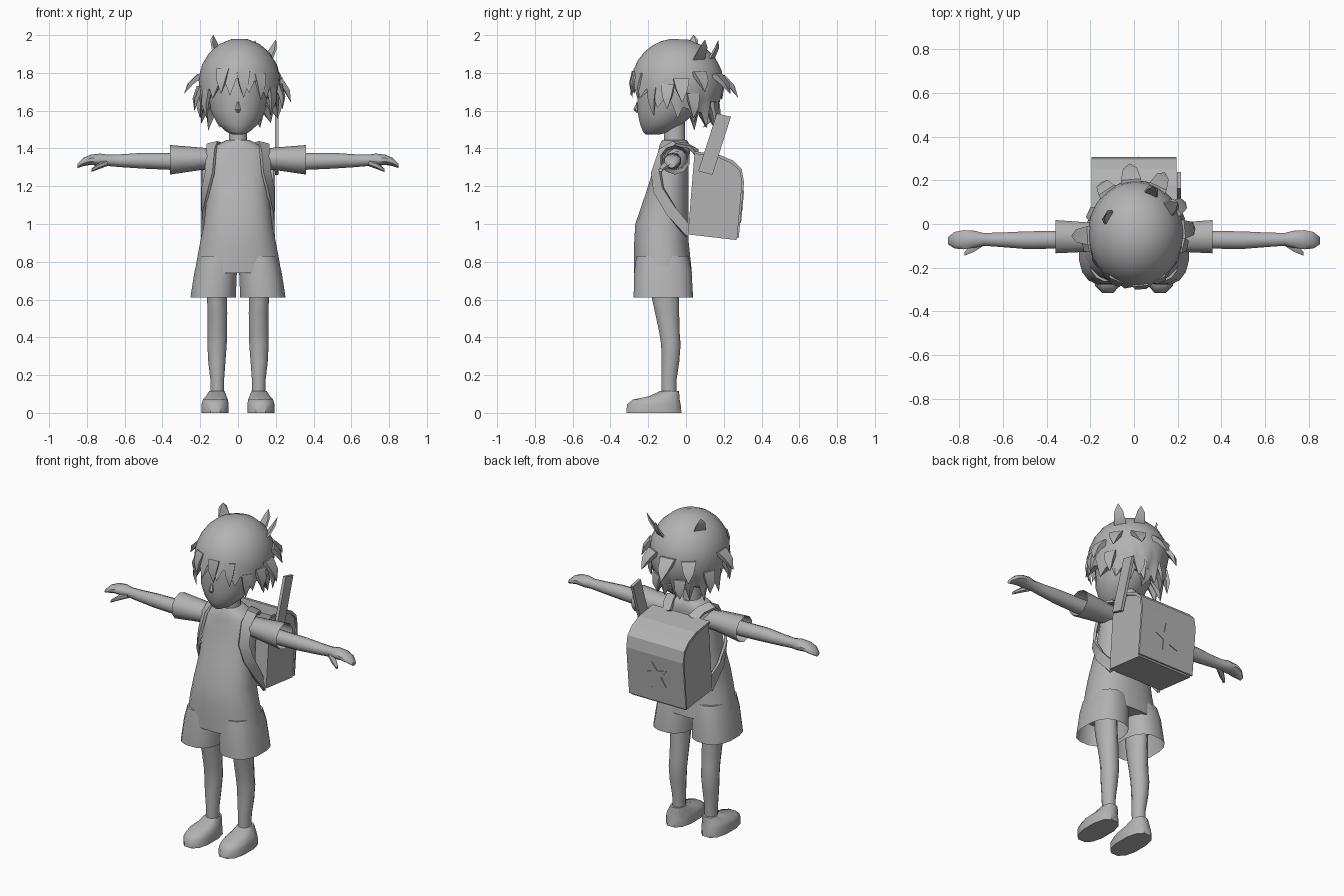
import bpy, bmesh, math, random
from mathutils import Vector as V

random.seed(4)
grey = bpy.data.materials.new("plain grey")
grey.diffuse_color = (0.45, 0.45, 0.45, 1)


def finish(name, bm, smooth=True, mirror=False, angle=45):
    bmesh.ops.recalc_face_normals(bm, faces=bm.faces[:])
    me = bpy.data.meshes.new(name)
    bm.to_mesh(me)
    bm.free()
    me.materials.append(grey)
    ob = bpy.data.objects.new(name, me)
    bpy.context.collection.objects.link(ob)
    if smooth:
        bpy.ops.object.select_all(action='DESELECT')
        ob.select_set(True)
        bpy.context.view_layer.objects.active = ob
        bpy.ops.object.shade_smooth_by_angle(angle=math.radians(angle))
    if mirror:
        ob.modifiers.new("mirror", 'MIRROR').use_clip = False
    return ob


def skin(bm, rings, start=True, end=True):
    """Bridge closed rings of points into a tube."""
    vs = [[bm.verts.new(p) for p in r] for r in rings]
    n = len(vs[0])
    for a, b in zip(vs, vs[1:]):
        for i in range(n):
            bm.faces.new((a[i], a[(i + 1) % n], b[(i + 1) % n], b[i]))
    if start:
        bm.faces.new(vs[0])
    if end:
        bm.faces.new(vs[-1])


def oval(c, u, v, n, power=1.0):
    pts = []
    for i in range(n):
        a = 2 * math.pi * (i + 0.5) / n
        ca, sa = math.cos(a), math.sin(a)
        pts.append(V(c) + V(u) * math.copysign(abs(ca) ** power, ca)
                   + V(v) * math.copysign(abs(sa) ** power, sa))
    return pts


def upright(name, rows, n=16, power=1.0, start=True, end=True, mirror=False):
    """Rows are z, centre x, centre y, radius x, radius y."""
    bm = bmesh.new()
    skin(bm, [oval((x, y, z), (rx, 0, 0), (0, ry, 0), n, power)
              for z, x, y, rx, ry in rows], start, end)
    return finish(name, bm, mirror=mirror)


def sideways(name, rows, n=10, start=True, end=True, power=1.0):
    """Rows are x, centre y, centre z, radius y, radius z; mirrored."""
    bm = bmesh.new()
    skin(bm, [oval((x, y, z), (0, ry, 0), (0, 0, rz), n, power)
              for x, y, z, ry, rz in rows], start, end)
    return finish(name, bm, mirror=True)


def prism(name, yz, x0, x1):
    bm = bmesh.new()
    skin(bm, [[V((x, y, z)) for y, z in yz] for x in (x0, x1)])
    return finish(name, bm, smooth=False)


# Clothes
upright("torso", [(1.445, 0, -.06, .06, .065), (1.42, 0, -.06, .11, .08),
                  (1.385, 0, -.063, .16, .085), (1.30, 0, -.078, .165, .092),
                  (1.16, 0, -.10, .165, .115), (1.0, 0, -.128, .182, .142),
                  (.90, 0, -.13, .203, .146), (.80, 0, -.125, .222, .152),
                  (.74, 0, -.122, .231, .155)], 20, .85)
upright("shorts_leg", [(.83, .11, -.125, .10, .14), (.75, .118, -.122, .114, .154),
                       (.61, .132, -.12, .122, .16)], 16, .8, end=False, mirror=True)
sideways("sleeve", [(.09, -.055, 1.345, .06, .05), (.20, -.06, 1.345, .07, .06),
                    (.36, -.058, 1.34, .08, .078)], 10, end=False)

# Limbs
sideways("arm", [(.22, -.068, 1.335, .045, .045), (.36, -.072, 1.332, .043, .045),
                 (.50, -.074, 1.335, .042, .042), (.62, -.072, 1.335, .034, .034),
                 (.69, -.070, 1.337, .031, .03), (.73, -.070, 1.340, .041, .033),
                 (.78, -.072, 1.340, .046, .027), (.82, -.074, 1.328, .040, .022),
                 (.85, -.076, 1.308, .018, .012)])
sideways("thumb", [(.69, -.085, 1.325, .018, .018), (.735, -.11, 1.308, .022, .017),
                   (.775, -.135, 1.285, .011, .009)], 6)
upright("leg", [(.76, .112, -.115, .055, .08), (.62, .112, -.11, .054, .076),
                (.53, .109, -.10, .054, .066), (.43, .109, -.088, .053, .056),
                (.36, .111, -.080, .053, .053), (.27, .112, -.083, .047, .049),
                (.18, .110, -.09, .038, .042), (.07, .110, -.09, .036, .04)],
        12, mirror=True)
upright("shoe", [(0, .121, -.17, .074, .15), (.045, .121, -.17, .074, .146),
                 (.07, .120, -.158, .068, .128), (.088, .115, -.115, .056, .083),
                 (.115, .112, -.088, .042, .052)], 12, .8, mirror=True)

# Head
upright("neck", [(1.38, 0, -.06, .06, .065), (1.44, 0, -.06, .05, .058),
                 (1.60, 0, -.065, .05, .06)], 12)
upright("head", [(1.475, 0, -.175, .03, .04), (1.488, 0, -.155, .062, .073),
                 (1.53, 0, -.13, .11, .115), (1.60, 0, -.10, .146, .160),
                 (1.68, 0, -.08, .158, .178), (1.78, 0, -.075, .160, .185),
                 (1.87, 0, -.07, .125, .15), (1.93, 0, -.06, .05, .07)], 20)
bm = bmesh.new()
skin(bm, [oval((0, -.255, z), (w, 0, 0), (0, d, 0), 6)
          for z, w, d in ((1.645, .006, .006), (1.605, .016, .024), (1.59, .008, .008))])
finish("nose", bm)

# Hair cap: a rounded shell with a zigzag hem, turned in under the edge
C, R = V((.008, -.045, 1.745)), V((.218, .245, .238))
N, LEV = 42, 7
bm = bmesh.new()
rings = [[] for _ in range(LEV + 1)]
for i in range(N):
    a = 2 * math.pi * i / N
    front = (1 - math.sin(a)) / 2
    valley = 1.585 + .185 * front ** 2
    hem = valley - (random.uniform(.06, .11) if i % 3 == 0 else 0)
    phi_v = math.acos(max(-1, (valley - C.z) / R.z))
    for k in range(LEV + 1):
        phi = phi_v * (.1 + .9 * min(k, LEV - 1) / (LEV - 1))
        s, z = math.sin(phi), C.z + R.z * math.cos(phi)
        if k == LEV - 1:
            z = hem
            s += .05 if i % 3 == 0 else 0
        elif k == LEV:
            z, s = valley + .02, s * .72
        rings[k].append(V((C.x + R.x * s * math.cos(a), C.y + R.y * s * math.sin(a), z)))
skin(bm, rings, end=False)
finish("hair_cap", bm, angle=50)

# Hair spikes: flattened tapering tufts from the cap out to a tip
spikes = [  # tip x, y, z, base offset downwards, width
    (-.13, .04, 2.0, .06, .05), (.20, .10, 1.975, .07, .05), (.09, .17, 1.97, .07, .045),
    (-.285, -.055, 1.69, -.12, .06), (.28, -.02, 1.645, -.13, .06),
    (.235, .10, 1.70, -.12, .055), (-.02, .275, 1.67, -.13, .065),
    (.14, .235, 1.69, -.12, .06), (-.15, .19, 1.66, -.12, .06),
    (-.23, -.10, 1.60, -.13, .05), (.235, -.10, 1.61, -.13, .05),
    (-.165, -.17, 1.56, -.15, .04), (.17, -.17, 1.575, -.15, .04),
    (-.20, .05, 1.56, -.13, .05), (.21, .04, 1.56, -.13, .05),
    (.09, .15, 1.53, -.12, .05), (-.07, .16, 1.53, -.12, .05),
    (.02, .09, 1.51, -.13, .05), (.03, -.285, 1.67, -.14, .05),
    (-.09, -.275, 1.69, -.14, .05), (.12, -.255, 1.66, -.14, .045),
]
bm = bmesh.new()
for x, y, z, drop, w in spikes:
    tip = V((x, y, z))
    d = tip - V((0, 0, drop)) - C
    base = C + d / math.sqrt(sum((d[j] / R[j]) ** 2 for j in range(3))) * .95
    out = (base - C).normalized()
    side = (tip - base).cross(out).normalized()
    mid = base.lerp(tip, .5) + out * .012
    skin(bm, [oval(c, side * q, out * q * .45, 4) for c, q in
              ((base, w), (mid, w * .7), (tip, .002))])
finish("hair_spikes", bm, angle=35)

# Backpack with a flap wrapped over its top and back
prism("bag_body", [(.01, .945), (.045, 1.375), (.175, 1.355), (.245, 1.325),
                   (.285, 1.285), (.297, 1.22), (.268, .915)], -.187, .187)
prism("bag_flap", [(.045, 1.372), (.046, 1.385), (.18, 1.365), (.253, 1.334),
                   (.295, 1.29), (.307, 1.22), (.279, .925), (.268, .925),
                   (.295, 1.22), (.283, 1.282), (.243, 1.32), (.175, 1.35)], -.195, .195)

# Star plate on the back of the bag
bm = bmesh.new()
centre, up, back = V((0, .2945, 1.09)), V((0, .095, .995)), V((0, .995, -.095))
star = []
for i in range(10):
    a, r = math.pi * i / 5 + .25, (.09 if i % 2 == 0 else .038)
    star.append(centre + V((1, 0, 0)) * r * math.sin(a) + up * r * math.cos(a))
skin(bm, [[p - back * .004 for p in star], [p + back * .005 for p in star]])
finish("star_plate", bm, smooth=False)

# Stick poking out beside the bag
prism("stick", [(.065, 1.28), (.14, 1.26), (.238, 1.568), (.163, 1.585)], .196, .214)

# Shoulder straps
path = [V(p) for p in ((.085, .06, 1.375), (.11, .01, 1.415), (.135, -.06, 1.425),
                       (.142, -.12, 1.385), (.15, -.158, 1.27), (.172, -.145, 1.18),
                       (.184, -.08, 1.07), (.165, .02, .95))]
bm = bmesh.new()
rings = []
for i, p in enumerate(path):
    t = (path[min(i + 1, len(path) - 1)] - path[max(i - 1, 0)]).normalized()
    out = V((p.x, (p.y + .07) * 1.5, max(0, (p.z - 1.36) * 9)))
    out = (out - t * out.dot(t)).normalized()
    s = t.cross(out) * .03
    o = out * .008
    rings.append([p + s + o, p - s + o, p - s - o, p + s - o])
skin(bm, rings)
finish("shoulder_strap", bm, mirror=True, angle=40)
